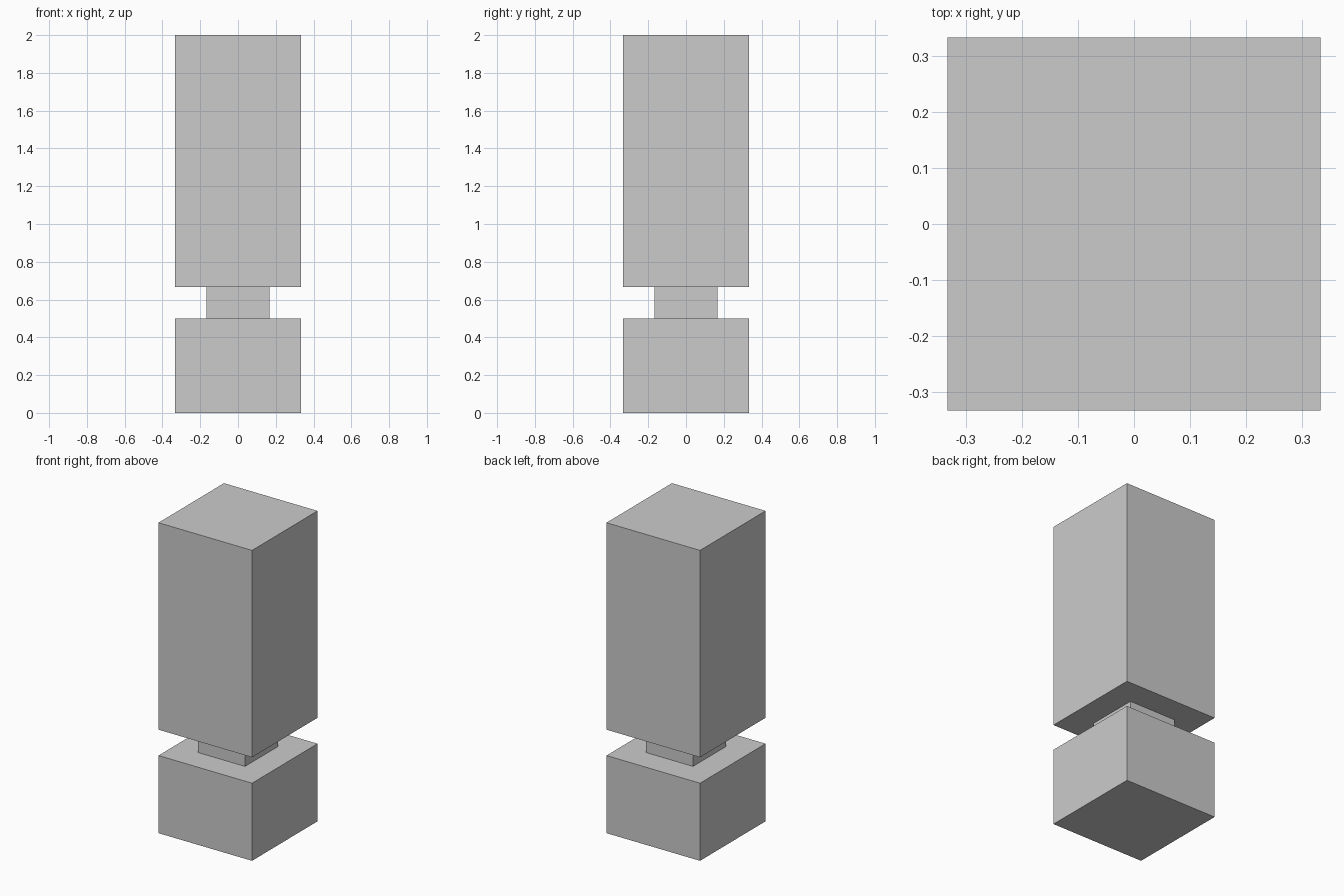
import bpy

if "Cube" in bpy.data.objects:
    bpy.data.objects.remove(bpy.data.objects["Cube"])


def box(name, width, z_bottom, z_top):
    """Square block centred on the z axis between two heights."""
    bpy.ops.mesh.primitive_cube_add(size=1, location=(0, 0, (z_bottom + z_top) / 2))
    obj = bpy.context.object
    obj.name = name
    obj.scale = (width, width, z_top - z_bottom)
    bpy.ops.object.transform_apply(location=False, rotation=False, scale=True)
    return obj


# Low square base
box("base_block", 2 / 3, 0.0, 0.5)
# Narrow neck joining the two blocks
box("neck", 1 / 3, 0.5, 2 / 3)
# Tall upper block
box("upper_block", 2 / 3, 2 / 3, 2.0)
